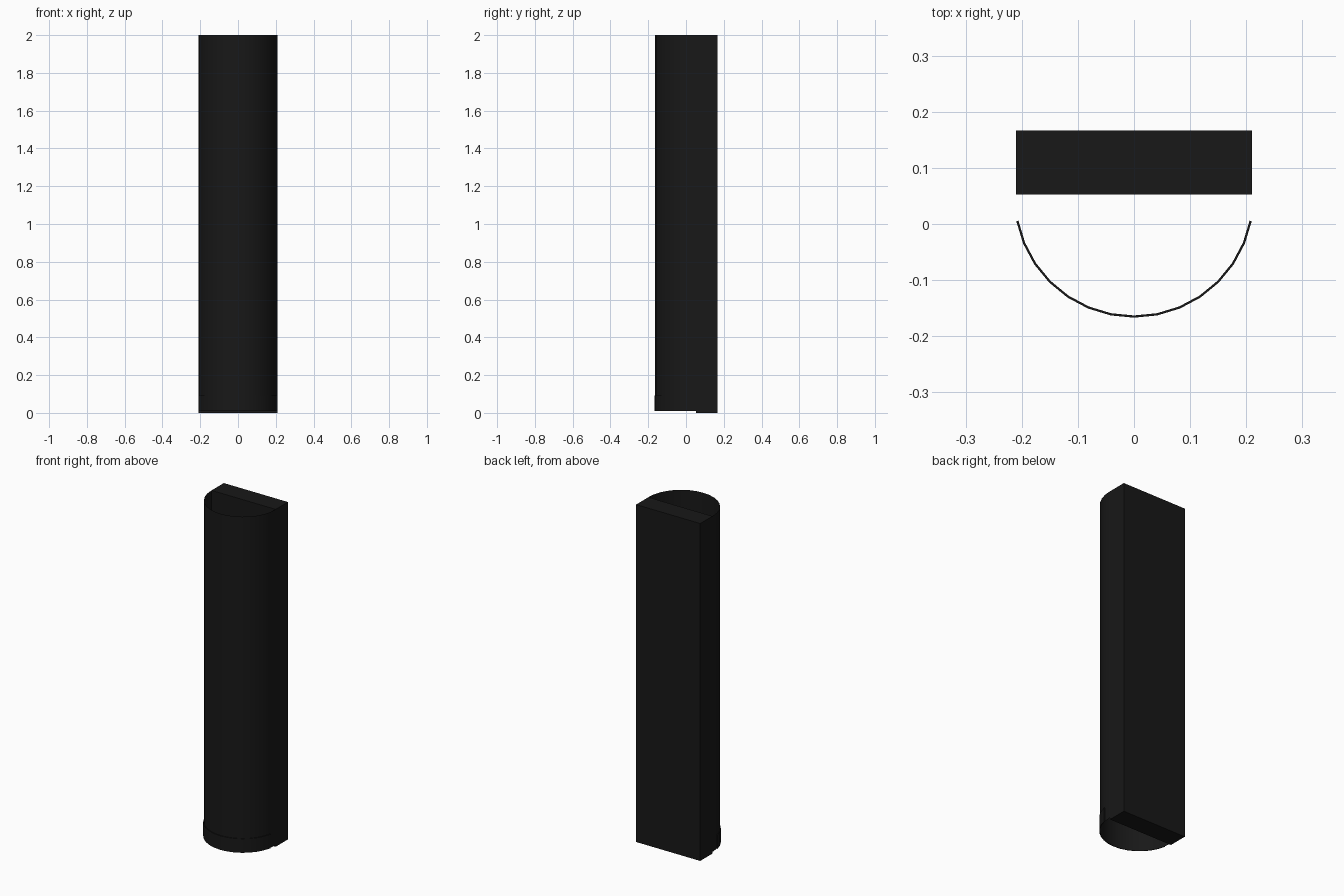
import bpy, bmesh, math

if "Cube" in bpy.data.objects:
    bpy.data.objects.remove(bpy.data.objects["Cube"])

R, CY, BOX_FRONT, BACK = 0.21, 0.047, 0.053, 0.167
Z0, Z_TRIM, Z1 = 0.01, 0.093, 2.0

black = bpy.data.materials.new("matte_black")
black.diffuse_color = (0.009, 0.009, 0.009, 1)
black.use_nodes = True
black.node_tree.nodes["Principled BSDF"].inputs["Base Color"].default_value = black.diffuse_color


def arc(r, first, last):
    """Points of a 32-sided circle, front half, from left (0) to right (16)."""
    step = math.pi / 16
    return [(-r * math.cos(i * step), CY - r * math.sin(i * step))
            for i in range(first, last + 1)]


def finish(name, bm):
    mesh = bpy.data.meshes.new(name)
    bm.to_mesh(mesh)
    bm.free()
    ob = bpy.data.objects.new(name, mesh)
    bpy.context.collection.objects.link(ob)
    mesh.materials.append(black)
    bpy.ops.object.select_all(action='DESELECT')
    ob.select_set(True)
    bpy.context.view_layer.objects.active = ob
    bpy.ops.object.shade_smooth_by_angle(angle=math.radians(30))


def strip(bm, a, b):
    for i in range(len(a) - 1):
        bm.faces.new((a[i], a[i + 1], b[i + 1], b[i]))


def row(bm, pts, z):
    return [bm.verts.new((x, y, z)) for x, y in pts]


# back slab
bm = bmesh.new()
bmesh.ops.create_cube(bm, size=1)
for v in bm.verts:
    v.co = (v.co.x * 2 * R,
            BACK if v.co.y > 0 else BOX_FRONT,
            Z1 if v.co.z > 0 else 0)
finish("back_slab", bm)

# open curved front panel, a single thin sheet meeting the slab
bm = bmesh.new()
pts = arc(R, 1, 15)
pts = [(-R, BOX_FRONT), (-R, CY)] + pts + [(R, CY), (R, BOX_FRONT)]
strip(bm, row(bm, pts, Z0), row(bm, pts, Z1))
finish("curved_front", bm)

# raised kick band around the foot of the curve
bm = bmesh.new()
inner, outer = arc(R, 1, 15), arc(R + 0.004, 1, 15)
ib, ob_, ot, it = (row(bm, inner, Z0), row(bm, outer, Z0),
                   row(bm, outer, Z_TRIM), row(bm, inner, Z_TRIM))
strip(bm, ib, ob_)
strip(bm, ob_, ot)
strip(bm, ot, it)
for k in (0, -1):
    bm.faces.new((ib[k], ob_[k], ot[k], it[k]))
bmesh.ops.recalc_face_normals(bm, faces=bm.faces)
finish("kick_band", bm)
